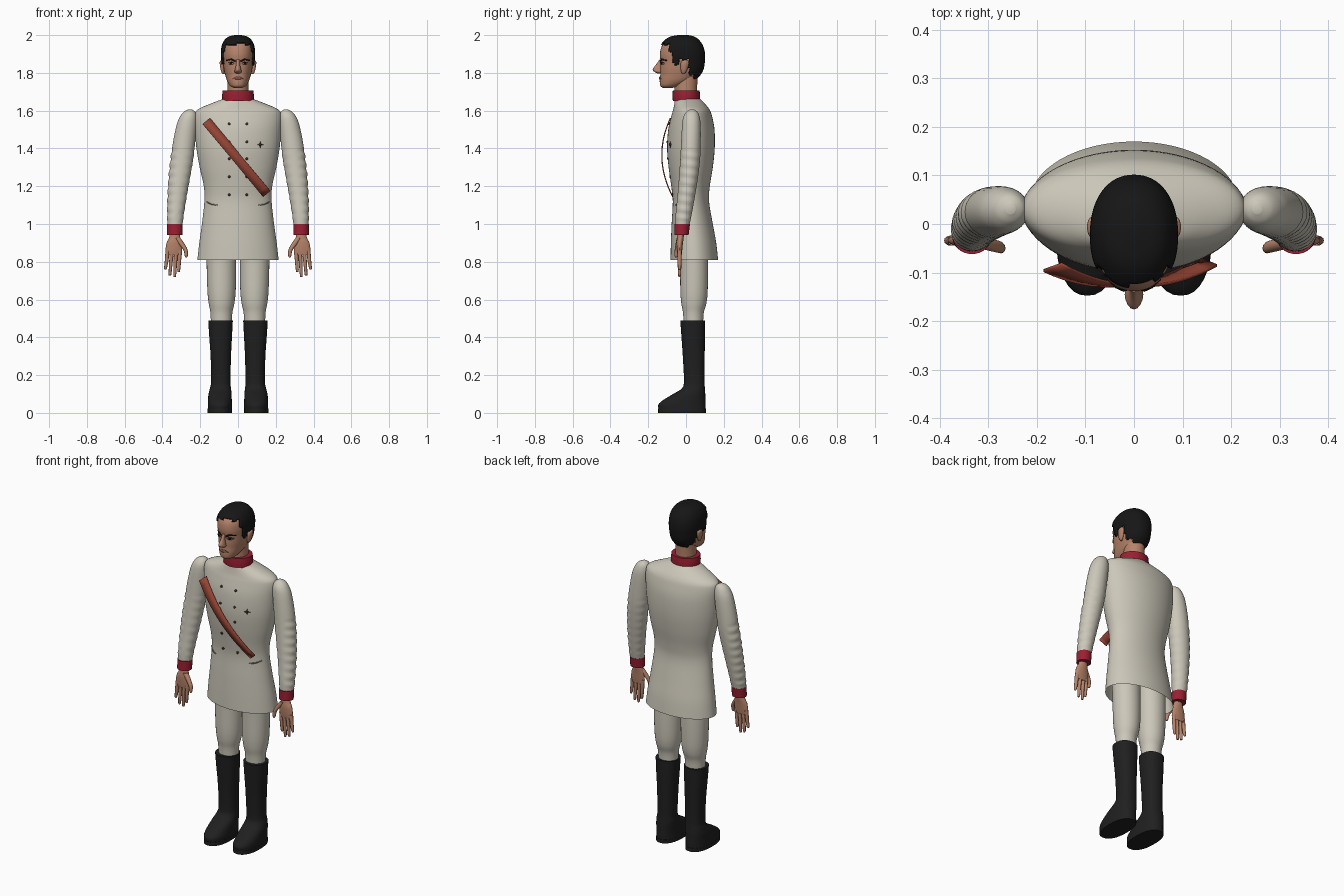
import bpy, bmesh, math, random
from mathutils import Vector
from mathutils.bvhtree import BVHTree

random.seed(4)
if "Cube" in bpy.data.objects:
    bpy.data.objects.remove(bpy.data.objects["Cube"])


def material(name, r, g, b):
    m = bpy.data.materials.new(name)
    m.use_nodes = True
    m.diffuse_color = (r, g, b, 1)
    m.node_tree.nodes["Principled BSDF"].inputs["Base Color"].default_value = (r, g, b, 1)
    return m


CLOTH = material("cream cloth", .60, .57, .485)
RED = material("crimson trim", .33, .014, .032)
SASH = material("russet sash", .31, .06, .035)
LEATHER = material("black leather", .014, .014, .014)
HAIR = material("black hair", .008, .008, .008)
SKIN = material("skin", .47, .23, .145)
LIP = material("lips", .27, .10, .075)
BUTTON = material("dark button", .07, .03, .025)
WHITE = material("eye white", .5, .46, .42)
SEAM = material("seam grey", .33, .31, .27)


def finish(name, bm, mat, mirror=False, thick=0, offset=0):
    bmesh.ops.recalc_face_normals(bm, faces=bm.faces)
    mesh = bpy.data.meshes.new(name)
    bm.to_mesh(mesh)
    bm.free()
    ob = bpy.data.objects.new(name, mesh)
    bpy.context.collection.objects.link(ob)
    mesh.materials.append(mat)
    bpy.ops.object.select_all(action='DESELECT')
    ob.select_set(True)
    bpy.context.view_layer.objects.active = ob
    bpy.ops.object.shade_smooth_by_angle(angle=math.radians(45))
    if thick:
        s = ob.modifiers.new("thickness", 'SOLIDIFY')
        s.thickness, s.offset = thick, offset
    if mirror:
        ob.modifiers.new("mirror", 'MIRROR')
    return ob


def smooth_rings(rings, n):
    """Catmull-Rom interpolation through the rings."""
    out = []
    for i in range(len(rings) - 1):
        p = [rings[min(max(i + k, 0), len(rings) - 1)] for k in (-1, 0, 1, 2)]
        for s in range(n):
            t = s / n
            out.append([.5 * (2 * b + (c - a) * t + (2 * a - 5 * b + 4 * c - d) * t * t
                              + (3 * b - a - 3 * c + d) * t ** 3) for a, b, c, d in zip(*p)])
    return out + [list(rings[-1])]


def loft_mesh(rings, n=4, seg=32, power=2, caps=True):
    """Rings are (z, centre x, half width, front y, back y)."""
    bm = bmesh.new()
    loops = []
    for z, cx, hw, yf, yb in smooth_rings(rings, n):
        loop = []
        for k in range(seg):
            a = math.tau * k / seg
            c, s = math.cos(a), math.sin(a)
            x = math.copysign(abs(c) ** (2 / power), c) * hw
            y = math.copysign(abs(s) ** (2 / power), s) * (yb - yf) / 2
            loop.append(bm.verts.new((cx + x, (yf + yb) / 2 + y, z)))
        loops.append(loop)
    for a, b in zip(loops, loops[1:]):
        for k in range(seg):
            j = (k + 1) % seg
            bm.faces.new((a[k], a[j], b[j], b[k]))
    if caps:
        bm.faces.new(loops[0][::-1])
        bm.faces.new(loops[-1])
    return bm


def loft(name, mat, rings, mirror=False, **kw):
    return finish(name, loft_mesh(rings, **kw), mat, mirror)


def patch(name, surface, outline, mat, mirror=False, lift=.003):
    """Thin plate laid on the front of a surface."""
    bm = bmesh.new()
    vs = []
    for x, z in outline:
        hit = surface.ray_cast(Vector((x, -1, z)), Vector((0, 1, 0)))[0]
        vs.append(bm.verts.new((x, hit.y - lift, z)))
    bm.faces.new(vs)
    return finish(name, bm, mat, mirror, .004)


def oval(x, z, rx, rz, n=12):
    return [(x + rx * math.cos(math.tau * k / n), z + rz * math.sin(math.tau * k / n)) for k in range(n)]


# Coat, open at the hem
coat_rings = [(.81, 0, .215, -.082, .17), (.9, 0, .205, -.08, .16), (1, 0, .191, -.076, .142),
              (1.12, 0, .178, -.07, .122), (1.2, 0, .181, -.078, .126), (1.3, 0, .203, -.092, .142),
              (1.4, 0, .22, -.1, .152), (1.5, 0, .229, -.094, .151), (1.57, 0, .231, -.078, .138),
              (1.605, 0, .215, -.068, .125), (1.635, 0, .15, -.062, .102), (1.662, 0, .08, -.058, .075)]
coat_bm = loft_mesh(coat_rings, n=5, seg=64, caps=False)
chest = BVHTree.FromBMesh(coat_bm)
finish("coat", coat_bm, CLOTH)
loft("collar", RED, [(1.652, 0, .083, -.07, .074), (1.68, 0, .084, -.071, .074), (1.708, 0, .081, -.07, .072)])

# Sleeves with faint folds, cuffs
sleeve_bm = loft_mesh([(.985, .334, .039, -.057, .016), (1.05, .331, .044, -.055, .03),
                       (1.15, .322, .051, -.045, .048), (1.25, .31, .057, -.037, .064),
                       (1.35, .296, .06, -.03, .075), (1.45, .283, .058, -.025, .078),
                       (1.53, .27, .053, -.02, .077), (1.57, .262, .044, -.013, .071),
                       (1.594, .257, .03, .002, .06), (1.606, .254, .01, .02, .042)], n=10)
for v in sleeve_bm.verts:
    if 1.02 < v.co.z < 1.4:
        v.co.x += .0025 * math.sin(v.co.z * 130 + v.co.y * 20) * (1 if v.co.x > .32 else -.4)
finish("sleeve", sleeve_bm, CLOTH, True)
loft("cuff", RED, [(.943, .334, .041, -.062, .014), (1, .334, .041, -.062, .021)], True, n=1)

# Hands
loft("palm", SKIN, [(.835, .34, .042, -.045, -.023), (.86, .34, .044, -.048, -.02),
                    (.9, .338, .04, -.05, -.016), (.93, .335, .029, -.047, -.012),
                    (.96, .334, .024, -.045, -.01)], True, seg=20)
for i, (x, tip_x, tip_z) in enumerate([(.373, .384, .758), (.35, .36, .727), (.328, .335, .72), (.308, .314, .745)]):
    loft("finger_%d" % (i + 1), SKIN,
         [(tip_z, tip_x, .003, -.037, -.031), (tip_z + .008, tip_x, .0075, -.042, -.026),
          (.8, (x + tip_x) / 2, .0095, -.045, -.024), (.86, x, .011, -.045, -.023)], True, seg=10)
loft("thumb", SKIN, [(.822, .274, .003, -.055, -.049), (.83, .274, .008, -.06, -.044),
                     (.86, .277, .011, -.06, -.036), (.89, .295, .015, -.056, -.03),
                     (.925, .32, .016, -.05, -.022)], True, seg=12)

# Trousers and boots
loft("trouser_leg", CLOTH, [(.46, .088, .055, -.012, .09), (.53, .088, .058, -.016, .094),
                            (.58, .087, .068, -.025, .108), (.65, .087, .075, -.03, .115),
                            (.8, .088, .078, -.032, .116), (1, .088, .078, -.04, .11)], True)
loft("boot", LEATHER, [(.02, .096, .064, -.145, .104), (.045, .096, .064, -.146, .104),
                       (.07, .096, .063, -.118, .103), (.1, .095, .061, -.068, .102),
                       (.13, .093, .056, -.022, .1), (.17, .091, .051, -.011, .098),
                       (.3, .091, .054, -.017, .099), (.4, .092, .06, -.024, .1),
                       (.488, .0925, .065, -.03, .1)], True, power=2.3)
loft("sole", LEATHER, [(0, .096, .065, -.147, .106), (.022, .096, .065, -.147, .106)], True, n=1, power=2.3)

# Head and neck
head_rings = [(1.72, 0, .022, -.122, -.075), (1.732, 0, .042, -.136, -.03), (1.758, 0, .058, -.139, .03),
              (1.79, 0, .068, -.136, .066), (1.82, 0, .075, -.136, .084), (1.86, 0, .079, -.135, .091),
              (1.9, 0, .082, -.138, .092), (1.94, 0, .078, -.129, .082), (1.97, 0, .063, -.103, .061),
              (1.985, 0, .043, -.075, .038), (1.992, 0, .012, -.035, .005)]
head_bm = loft_mesh(head_rings, n=6, seg=64, power=2.2)
face = BVHTree.FromBMesh(head_bm)
finish("head", head_bm, SKIN)
loft("neck", SKIN, [(1.64, 0, .06, -.055, .06), (1.7, 0, .056, -.06, .058), (1.78, 0, .054, -.06, .062)])
loft("nose", SKIN, [(1.797, 0, .01, -.15, -.12), (1.806, 0, .019, -.168, -.12), (1.82, 0, .016, -.176, -.12),
                    (1.845, 0, .01, -.158, -.12), (1.872, 0, .009, -.14, -.12)], seg=16)
loft("ear", SKIN, [(1.795, .078, .005, -.02, -.008), (1.81, .081, .009, -.027, .003),
                   (1.84, .085, .011, -.03, .014), (1.86, .086, .01, -.025, .014),
                   (1.868, .084, .004, -.012, .006)], True, seg=16)


# Hair shell, trimmed along a ragged hairline
def hairline(y):
    for limit, z in ((-.085, 1.95), (-.066, 1.905), (-.038, 1.845), (.016, 1.87), (.04, 1.795)):
        if y < limit:
            return z
    return 1.765


hair_bm = loft_mesh(head_rings, n=6, seg=64, power=2.2)
jag = [random.uniform(-.007, .007) for _ in range(64)]
bald = []
for f in hair_bm.faces:
    c = f.calc_center_median()
    k = int((math.atan2(c.y, c.x) + math.pi) / math.tau * 64) % 64
    if c.z < hairline(c.y) + jag[k]:
        bald.append(f)
bmesh.ops.delete(hair_bm, geom=bald, context='FACES')
finish("hair", hair_bm, HAIR, False, .009, 1)

# Facial details
patch("eyebrow", face, [(.014, 1.866), (.036, 1.876), (.062, 1.869), (.062, 1.863), (.036, 1.868),
                        (.014, 1.857)], HAIR, True)
patch("eye", face, oval(.037, 1.85, .015, .006), WHITE, True)
patch("iris", face, oval(.037, 1.85, .006, .0055), HAIR, True, .005)
patch("upper_lid", face, [(.02, 1.852), (.037, 1.859), (.055, 1.852), (.037, 1.855)], HAIR, True, .006)
patch("mouth", face, [(0, 1.778), (.01, 1.78), (.03, 1.769), (.012, 1.766), (0, 1.765)], LIP, True)

# Sash, bowed forward off the chest
bm = bmesh.new()
edges = []
for i in range(17):
    t = i / 16
    x, z = -.168 + .32 * t, 1.545 - .385 * t
    pair = []
    for k in (-1, 1):
        pz = z + k * .016
        bow = 1 - ((pz - 1.365) / .205) ** 2
        pair.append(bm.verts.new((x + k * .019, -.078 - .05 * bow, pz)))
    edges.append(pair)
for a, b in zip(edges, edges[1:]):
    bm.faces.new((a[0], b[0], b[1], a[1]))
finish("sash", bm, SASH, False, .006)

# Buttons, star and pocket seams
for i, z in enumerate((1.53, 1.435, 1.345, 1.25, 1.155)):
    patch("button_%d" % (i + 1), chest, oval(.047, z, .0065, .0065), BUTTON, True)
star = [(.118 + r * math.sin(math.tau * k / 8), 1.42 + r * math.cos(math.tau * k / 8))
        for k, r in enumerate((.017, .005) * 4)]
patch("star", chest, star, BUTTON)
patch("pocket_seam", chest, [(.11, 1.102), (.14, 1.107), (.166, 1.119), (.166, 1.114), (.14, 1.102),
                             (.11, 1.097)], SEAM, True)
